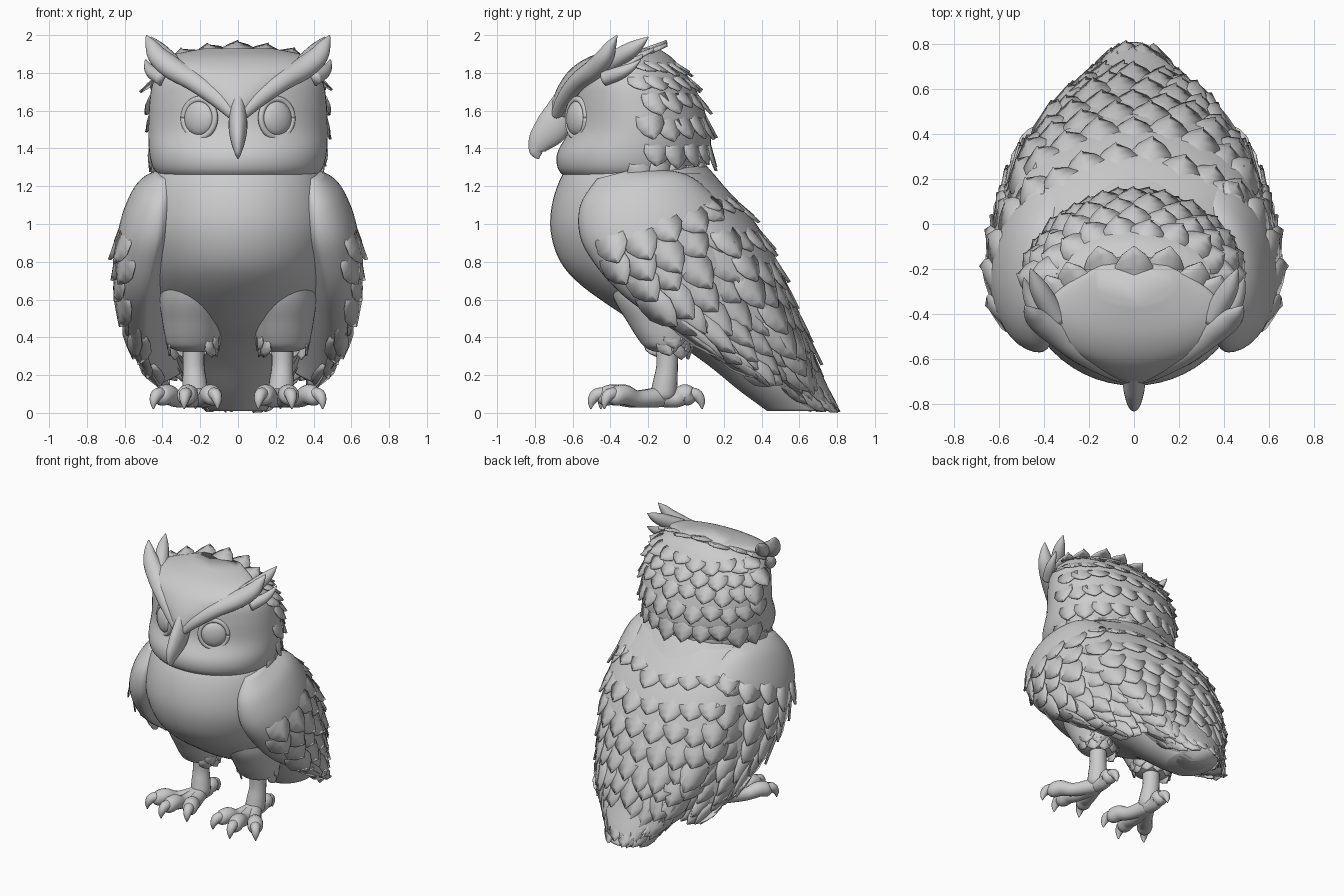
import bpy, bmesh, random
from math import sin, cos, pi
from mathutils import Vector, Matrix

random.seed(4)
default_cube = bpy.data.objects.get("Cube")
if default_cube:
    bpy.data.objects.remove(default_cube)

clay = bpy.data.materials.new("light_grey")
clay.use_nodes = True
clay.diffuse_color = (.6, .6, .6, 1)
clay.node_tree.nodes["Principled BSDF"].inputs["Base Color"].default_value = (.6, .6, .6, 1)


def finish(name, bm, mirror=False, thickness=0):
    """Turn a bmesh into a smooth object with optional modifiers."""
    bmesh.ops.recalc_face_normals(bm, faces=bm.faces)
    for face in bm.faces:
        face.smooth = True
    mesh = bpy.data.meshes.new(name)
    bm.to_mesh(mesh)
    bm.free()
    mesh.materials.append(clay)
    obj = bpy.data.objects.new(name, mesh)
    bpy.context.collection.objects.link(obj)
    if thickness:
        solid_mod = obj.modifiers.new("thickness", 'SOLIDIFY')
        solid_mod.thickness = thickness
    if mirror:
        obj.modifiers.new("mirror", 'MIRROR')


def blend(keys, v):
    """Smooth interpolation through a list of key tuples, v in 0..1."""
    last = len(keys) - 1
    f = max(0, min(1, v)) * last
    i = min(int(f), last - 1)
    t = f - i
    a, b, c, d = (Vector(keys[max(0, min(last, j))]) for j in range(i - 1, i + 3))
    return (b + (c - a) * (t / 2) + (a * 2 - b * 5 + c * 4 - d) * (t * t / 2)
            + ((b - c) * 3 + d - a) * (t ** 3 / 2))


# Surface kinds: each returns a function of (v along, a around)
def stacked(keys, cx=0):
    def point(v, a):
        z, front, back, half = blend(keys, v)
        return Vector((cx + half * cos(a), (front + back) / 2 + (back - front) / 2 * sin(a), z))
    return point


def wing_form(keys):
    def point(v, a):
        k = blend(keys, v)
        front, back = Vector(k[0:3]), Vector(k[3:6])
        p = (front + back) / 2 + (back - front) / 2 * sin(a)
        p.x += cos(a) * (k[6] if cos(a) > 0 else k[7])
        return p
    return point


def tube(keys, flat=1):
    def point(v, a):
        k = blend(keys, v)
        along = Vector((blend(keys, v + .02) - blend(keys, v - .02))[0:3])
        n = along.cross(Vector((1, 0, 0))).normalized()
        m = along.cross(n).normalized()
        return Vector(k[0:3]) + (n * cos(a) + m * sin(a) * flat) * k[3]
    return point


def skin(bm, point, steps, sides):
    rings = [[bm.verts.new(point(i / steps, 2 * pi * j / sides)) for j in range(sides)]
             for i in range(steps + 1)]
    for r, s in zip(rings, rings[1:]):
        for j in range(sides):
            k = (j + 1) % sides
            bm.faces.new((r[j], r[k], s[k], s[j]))
    bm.faces.new(rings[0])
    bm.faces.new(rings[-1])


def solid(name, points, mirror=False, steps=40, sides=40):
    bm = bmesh.new()
    for point in points:
        skin(bm, point, steps, sides)
    finish(name, bm, mirror)


def feather(bm, base, along, normal, length, width, lift):
    side = along.cross(normal).normalized()
    rows = []
    for s, w in ((0, .6), (.25, .95), (.55, 1), (.8, .65), (1, .06)):
        row = []
        for c in (-1, 0, 1):
            up = lift * length * s + (1 - c * c) * width * .06 - .016 * (1 - s)
            p = base + along * length * s + side * (c * w * width / 2) + normal * up
            p.z = max(p.z, .004)
            row.append(bm.verts.new(p))
        rows.append(row)
    for r, s in zip(rows, rows[1:]):
        for j in (0, 1):
            bm.faces.new((r[j], r[j + 1], s[j + 1], s[j]))


def plumage(name, point, v_range, a_range, rows, count, lengths, width, lift, mirror=False):
    """Staggered rows of overlapping feathers lying on a surface."""
    bm = bmesh.new()
    for i in range(rows):
        f = i / max(1, rows - 1)
        for j in range(count + i % 2):
            g = (j + .5 * (1 - i % 2)) / count
            v = v_range[0] + (v_range[1] - v_range[0]) * f + random.uniform(-.012, .012)
            a = (a_range[0] + (a_range[1] - a_range[0]) * g) * pi
            base = point(v, a)
            along = (point(v + .02, a) - point(v - .02, a)).normalized()
            around = point(v, a + .05) - point(v, a - .05)
            normal = around.cross(along).normalized()
            if normal.dot(base - point(v, a + pi)) < 0:
                normal.negate()
            length = (lengths[0] + (lengths[1] - lengths[0]) * f) * random.uniform(.85, 1.15)
            feather(bm, base, along, normal, length, width, lift)
    finish(name, bm, mirror, .006)


# Body, narrowing down into the tail
body = stacked([(1.35, -.58, .07, .38), (1.25, -.66, .16, .45), (1.1, -.71, .28, .5),
                (.95, -.715, .38, .52), (.8, -.665, .46, .5), (.68, -.56, .51, .47),
                (.55, -.38, .56, .42), (.45, -.22, .6, .38), (.36, -.04, .63, .35),
                (.25, .12, .68, .29), (.12, .28, .74, .22), (.01, .43, .8, .15)])
solid("body", [body], steps=60, sides=56)

# Mantle: the broad back that joins the folded wings
mantle = stacked([(1.27, -.35, .13, .4), (1.1, -.35, .295, .52), (.95, -.3, .405, .55),
                  (.8, -.24, .485, .55), (.68, -.14, .535, .525), (.55, 0, .59, .48),
                  (.45, .1, .63, .435), (.36, .2, .655, .39), (.25, .3, .7, .32),
                  (.12, .4, .76, .235), (.01, .52, .81, .14)])
solid("mantle", [mantle], steps=60, sides=56)
plumage("back_feathers", mantle, (.06, .7), (.14, .86), 8, 8, (.19, .3), .18, .01)
plumage("tail_feathers", mantle, (.7, .86), (-.04, 1.04), 3, 8, (.32, .2), .12, .01)

# Head
head = stacked([(1.925, -.32, -.14, .15), (1.885, -.46, -.08, .31), (1.83, -.55, -.03, .4),
                (1.75, -.59, .03, .45), (1.65, -.605, .08, .468), (1.5, -.62, .125, .475),
                (1.38, -.68, .13, .47), (1.3, -.68, .1, .45), (1.25, -.64, .06, .41),
                (1.19, -.55, .02, .34)])
solid("head", [head], steps=48, sides=56)
plumage("head_feathers", head, (.14, .7), (.05, .95), 6, 10, (.14, .17), .15, .07)

# Forehead plate, narrowing down between the brows
forehead = stacked([(1.93, -.36, -.14, .18), (1.89, -.5, -.2, .36), (1.83, -.6, -.25, .395),
                    (1.75, -.665, -.3, .3), (1.66, -.705, -.4, .165), (1.56, -.725, -.5, .04)])
solid("forehead", [forehead], steps=30)

# Crown fringe
bm = bmesh.new()
for x, y, z in ((0, -.1, 1.965), (.16, -.1, 1.95), (.3, -.17, 1.925), (.39, -.23, 1.89)):
    for s in ((1, -1) if x else (1,)):
        along = Vector((s * x * .25, .2, .055))
        feather(bm, Vector((s * x, y, z)) - along, along.normalized(),
                Vector((s * x * .6, -.25, 1)).normalized(), along.length, .17, 0)
finish("crown_feathers", bm, thickness=.012)

# Hooked beak
solid("beak", [tube([(0, -.6, 1.68, .08), (0, -.66, 1.59, .085), (0, -.71, 1.51, .09),
                     (0, -.765, 1.445, .07), (0, -.79, 1.395, .045), (0, -.788, 1.365, .025),
                     (0, -.78, 1.345, .004)], .55)], sides=24)

# Brows sweeping up into ear tufts
solid("brows", [tube([(.02, -.685, 1.58, .03), (.1, -.645, 1.66, .042), (.22, -.575, 1.75, .05),
                      (.34, -.485, 1.82, .055), (.42, -.43, 1.885, .048), (.46, -.395, 1.95, .028),
                      (.485, -.365, 1.998, .003)], 1.15)], True, sides=20)
solid("ear_tufts", [
    tube([(.34, -.43, 1.84, .05), (.41, -.31, 1.91, .045), (.44, -.25, 1.95, .03), (.46, -.2, 1.99, .003)]),
    tube([(.4, -.43, 1.77, .04), (.45, -.35, 1.8, .035), (.475, -.29, 1.83, .023), (.49, -.24, 1.87, .003)]),
], True, 16, 14)

# Eyes and eyelid rims
gaze = Vector((.5, -.86, .02))
eye_frame = Matrix.Translation((.205, -.578, 1.56)) @ gaze.to_track_quat('Z', 'Y').to_matrix().to_4x4()


def rim(v, a):
    turn, r = 2 * pi * v, .096 + .016 * cos(a)
    return eye_frame @ Vector((r * cos(turn), r * 1.05 * sin(turn), .016 * sin(a)))


solid("eye_rims", [rim], True, 40, 10)
bm = bmesh.new()
bmesh.ops.create_uvsphere(bm, u_segments=28, v_segments=16, radius=1,
                          matrix=eye_frame @ Matrix.Diagonal((.088, .092, .04, 1)))
finish("eyes", bm, True)

# Wings: front edge point, back edge point, outer and inner bulge
wing = wing_form([(.39, -.47, 1.24, .39, -.28, 1.29, .06, .05), (.41, -.56, 1.1, .38, -.02, 1.27, .155, .09),
                  (.43, -.56, .93, .34, .14, 1.16, .23, .1), (.46, -.47, .77, .31, .26, 1.01, .25, .08),
                  (.49, -.32, .61, .27, .36, .85, .24, .07), (.5, -.1, .46, .23, .45, .67, .205, .06),
                  (.49, .13, .32, .22, .51, .5, .14, .05), (.45, .31, .22, .24, .53, .36, .075, .03),
                  (.41, .43, .16, .3, .52, .22, .02, .02)])
solid("wings", [wing], True, 48, 44)
plumage("wing_coverts", wing, (.25, .58), (-.28, .38), 5, 5, (.2, .26), .18, .005, True)
plumage("wing_flight_feathers", wing, (.6, .84), (-.44, .38), 4, 5, (.34, .2), .13, .005, True)

# Feathered thighs
thigh = stacked([(.74, -.42, .12, .16), (.6, -.38, .1, .175), (.48, -.31, .08, .16),
                 (.4, -.26, .05, .145), (.35, -.22, .03, .125), (.325, -.17, -.02, .07)], .24)
solid("thighs", [thigh], True)
plumage("thigh_feathers", thigh, (.5, .62), (0, 1.2), 2, 6, (.1, .1), .12, .01, True)

# Shanks, toes and claws
solid("shanks", [tube([(.235, -.1, .38, .06), (.235, -.1, .25, .057), (.23, -.11, .16, .065),
                       (.225, -.12, .09, .065), (.225, -.12, .05, .03)])], True, 16, 20)
ankle = Vector((.225, -.13, .085))
toes, claws = [], []
for x, y in ((.13, -.39), (.275, -.44), (.41, -.38), (.225, .02)):
    tip = Vector((x, y, .085))
    step = (tip - ankle).normalized()
    lump = Vector((0, 0, .012))
    mid = ankle.lerp(tip, .5) - lump
    knuckle = ankle.lerp(tip, .8) + lump
    toes.append(tube([(*ankle, .055), (*mid, .045), (*knuckle, .054), (*tip, .047),
                      (*(tip + step * .04), .008)]))
    claw = [tip + step * f + Vector((0, 0, h)) for f, h in ((-.01, .015), (.035, .01), (.06, -.025), (.065, -.065))]
    claws.append(tube([(*p, r) for p, r in zip(claw, (.035, .033, .022, .003))]))
solid("toes", toes, True, 20, 16)
solid("claws", claws, True, 12, 12)
